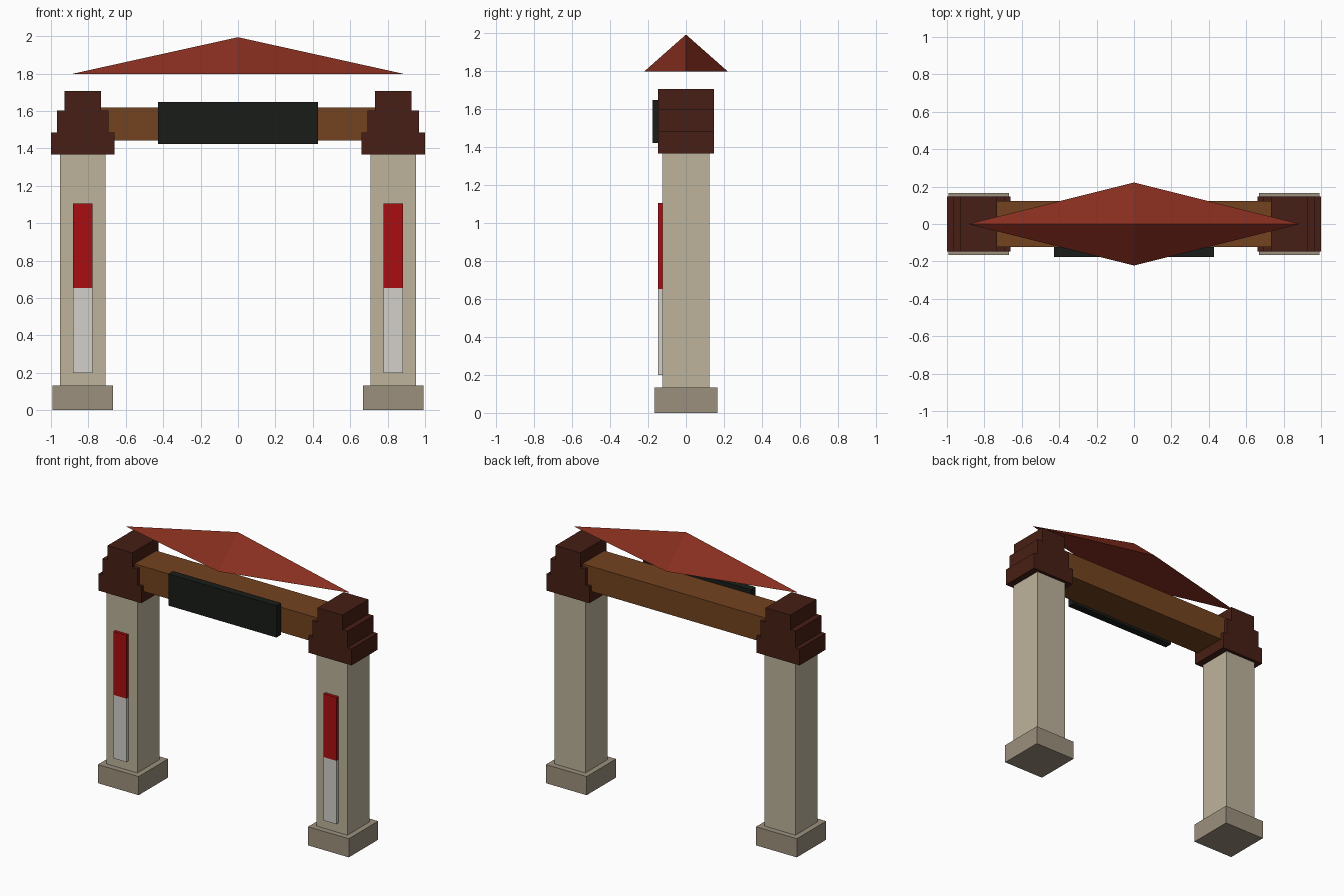
import bpy, bmesh
from mathutils import Matrix

if "Cube" in bpy.data.objects:
    bpy.data.objects.remove(bpy.data.objects["Cube"])


def material(name, rgb):
    mat = bpy.data.materials.new(name)
    mat.diffuse_color = [(c / 255) ** 2.2 for c in rgb] + [1]
    mat.use_nodes = True
    mat.node_tree.nodes["Principled BSDF"].inputs["Base Color"].default_value = mat.diffuse_color
    return mat


STONE = material("stone", (188, 178, 155))
PLINTH = material("plinth_stone", (154, 143, 124))
DARK = material("dark_wood", (72, 36, 27))
WOOD = material("beam_wood", (115, 69, 37))
BLACK = material("sign_black", (31, 34, 31))
RED = material("red_paint", (168, 21, 24))
WHITE = material("white_paint", (210, 207, 200))
ROOF = material("roof_tile", (134, 50, 36))


def finish(name, bm, mat):
    bmesh.ops.recalc_face_normals(bm, faces=bm.faces)
    mesh = bpy.data.meshes.new(name)
    bm.to_mesh(mesh)
    bm.free()
    mesh.materials.append(mat)
    obj = bpy.data.objects.new(name, mesh)
    bpy.context.collection.objects.link(obj)
    return obj


def box(name, x, y, z, mat):
    """Box from (min, max) ranges on each axis."""
    bm = bmesh.new()
    size = [b - a for a, b in (x, y, z)]
    mid = [(a + b) / 2 for a, b in (x, y, z)]
    bmesh.ops.create_cube(bm, size=1, matrix=Matrix.Translation(mid) @ Matrix.Diagonal((*size, 1)))
    return finish(name, bm, mat)


def stepped_cap(name, cx, tiers, depth, mat):
    """Symmetric stepped profile in x/z, extruded along y."""
    right = [(w, z) for w, z0, z1 in tiers for z in (z0, z1)]
    outline = right + [(-w, z) for w, z in reversed(right)]
    bm = bmesh.new()
    face = bm.faces.new([bm.verts.new((cx + x, -depth, z)) for x, z in outline])
    ext = bmesh.ops.extrude_face_region(bm, geom=[face], use_keep_orig=True)
    verts = [v for v in ext["geom"] if isinstance(v, bmesh.types.BMVert)]
    bmesh.ops.translate(bm, verts=verts, vec=(0, 2 * depth, 0))
    return finish(name, bm, mat)


# Two gate posts with plinths, painted stripes and stepped caps
for side, s in (("left", -1), ("right", 1)):
    cx = 0.83 * s

    def span(half):
        return (cx - half, cx + half)

    box(side + "_plinth", span(0.161), (-0.165, 0.165), (0, 0.133), PLINTH)
    box(side + "_post", span(0.122), (-0.125, 0.125), (0.133, 1.366), STONE)
    box(side + "_white_stripe", span(0.051), (-0.147, -0.125), (0.2, 0.653), WHITE)
    box(side + "_red_stripe", span(0.051), (-0.147, -0.125), (0.653, 1.105), RED)
    stepped_cap(side + "_cap", cx,
                [(0.17, 1.366, 1.484), (0.138, 1.484, 1.602), (0.098, 1.602, 1.706)],
                0.147, DARK)

# Cross beam and blank sign board
box("cross_beam", (-0.75, 0.75), (-0.123, 0.123), (1.441, 1.619), WOOD)
box("sign_board", (-0.427, 0.427), (-0.176, -0.123), (1.423, 1.649), BLACK)

# Diamond-shaped pyramid roof
bm = bmesh.new()
bmesh.ops.create_cone(bm, cap_ends=True, segments=4, radius1=1, radius2=0, depth=1,
                      matrix=Matrix.Translation((0, 0, 1.896)) @ Matrix.Diagonal((0.887, 0.222, 0.196, 1)))
finish("roof", bm, ROOF)
